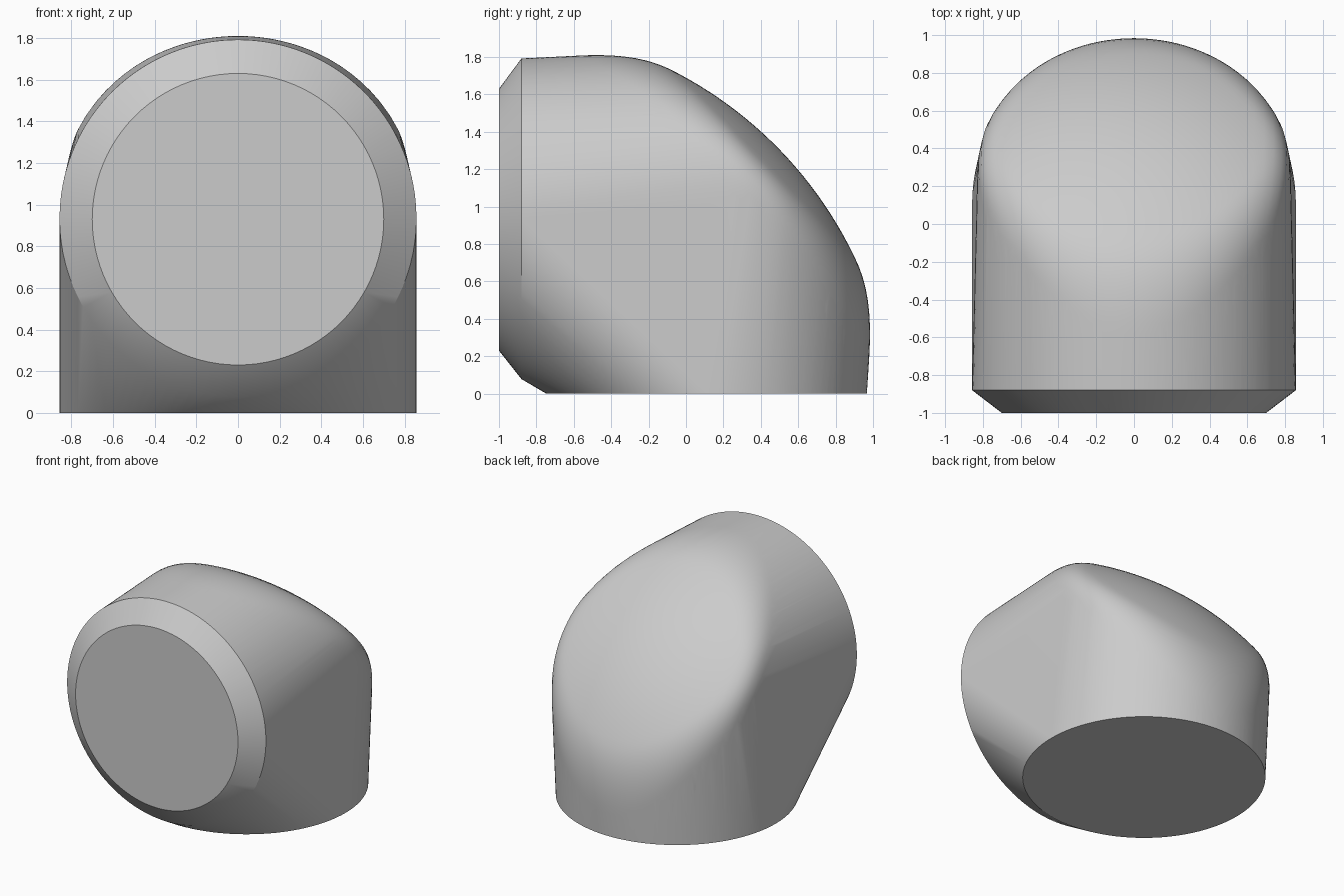
import bpy, bmesh
from math import sin, cos, pi, sqrt, radians

if "Cube" in bpy.data.objects:
    bpy.data.objects.remove(bpy.data.objects["Cube"])

R = 0.857            # tube radius
SEGMENTS = 96


def soft_max(a, b, k):
    h = max(k - abs(a - b), 0) / k
    return max(a, b) + h * h * k / 4


def rounded_elbow(x, y, z):
    """Negative inside: upright tube and forward tube trimmed by a domed cap."""
    upright = sqrt(x * x + max(y - 0.11 - 0.065 * z, 0) ** 2) - R
    forward = sqrt(x * x + max(z - 0.935 - 0.05 * (y + 0.88), 0) ** 2) - R
    dome = sqrt(x * x + (y + 1.06) ** 2 + (z + 0.21) ** 2) - 2.175
    return soft_max(soft_max(upright, forward, 0.1), dome, 0.1)


def surface_point(turn, around):
    """March outward from the bend's centre line to the elbow surface."""
    def at(d):
        reach = 0.95 + d * sin(around)
        return d * cos(around), -0.88 + reach * cos(turn), reach * sin(turn)
    low, high = 0.0, 2.0
    for _ in range(24):
        mid = (low + high) / 2
        if rounded_elbow(*at(mid)) < 0:
            low = mid
        else:
            high = mid
    return at(low)


def ring(radius):
    return [(radius * cos(2 * pi * i / SEGMENTS), radius * sin(2 * pi * i / SEGMENTS))
            for i in range(SEGMENTS)]


# Outer bend, base rim, front rim and front disc
points = [surface_point(pi / 2 * i / 48, pi * j / 64)
          for i in range(49) for j in range(65)]
points += [(x, y + 0.11, 0) for x, y in ring(R)]
points += [(x, -0.88, z + 0.935) for x, z in ring(R)]
points += [(x, -1, z + 0.93) for x, z in ring(0.70)]

# Wrap them in one convex skin
bm = bmesh.new()
for p in points:
    bm.verts.new(p)
bmesh.ops.remove_doubles(bm, verts=bm.verts, dist=0.002)
bmesh.ops.convex_hull(bm, input=bm.verts)
loose = [v for v in bm.verts if not v.link_faces]
bmesh.ops.delete(bm, geom=loose, context="VERTS")
bmesh.ops.dissolve_limit(bm, angle_limit=radians(0.2), verts=bm.verts, edges=bm.edges)
bmesh.ops.recalc_face_normals(bm, faces=bm.faces)
mesh = bpy.data.meshes.new("elbow_body")
bm.to_mesh(mesh)
bm.free()

body = bpy.data.objects.new("elbow_body", mesh)
bpy.context.collection.objects.link(body)

# Plain grey finish
grey = bpy.data.materials.new("light_grey")
grey.use_nodes = True
colour = (0.6, 0.6, 0.6, 1)
grey.diffuse_color = colour
grey.node_tree.nodes["Principled BSDF"].inputs["Base Color"].default_value = colour
mesh.materials.append(grey)

bpy.ops.object.select_all(action="DESELECT")
body.select_set(True)
bpy.context.view_layer.objects.active = body
bpy.ops.object.shade_smooth_by_angle(angle=radians(28))
